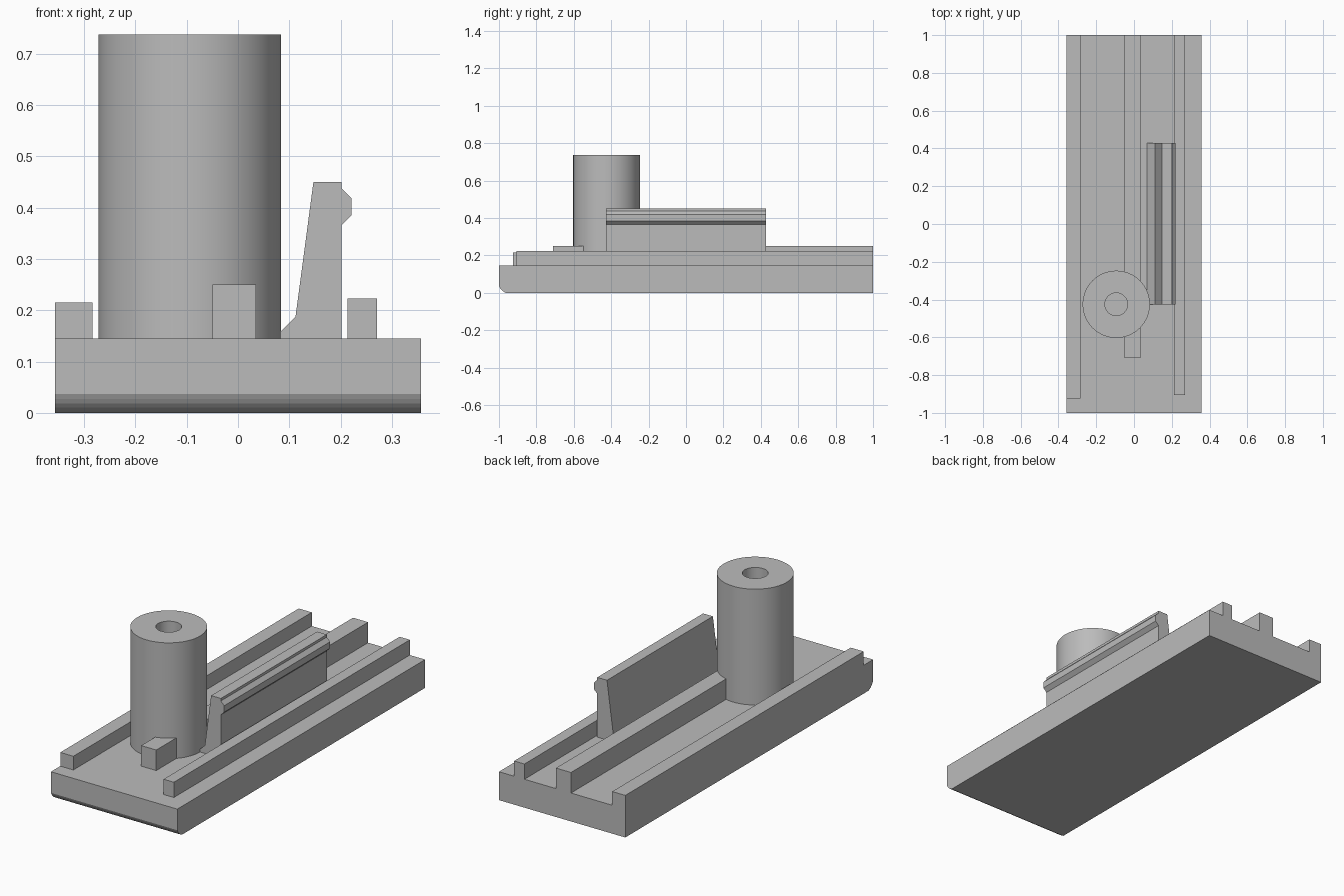
import bpy, bmesh, math

if "Cube" in bpy.data.objects:
    bpy.data.objects.remove(bpy.data.objects["Cube"], do_unlink=True)

grey = bpy.data.materials.new("plain grey")
grey.use_nodes = True
grey.diffuse_color = (0.5, 0.5, 0.5, 1)
grey.node_tree.nodes["Principled BSDF"].inputs["Base Color"].default_value = (0.5, 0.5, 0.5, 1)


def finish(name, bm):
    bmesh.ops.recalc_face_normals(bm, faces=bm.faces)
    mesh = bpy.data.meshes.new(name)
    bm.to_mesh(mesh)
    bm.free()
    mesh.materials.append(grey)
    obj = bpy.data.objects.new(name, mesh)
    bpy.context.collection.objects.link(obj)
    return obj


def prism(name, points, offset):
    """Extrude a closed outline along the offset vector."""
    bm = bmesh.new()
    face = bm.faces.new([bm.verts.new(p) for p in points])
    side = bmesh.ops.extrude_face_region(bm, geom=[face])["geom"]
    bmesh.ops.translate(bm, verts=[g for g in side if isinstance(g, bmesh.types.BMVert)], vec=offset)
    return finish(name, bm)


def rail(name, x0, x1, y0, top):
    outline = [(x0, y0, DECK), (x1, y0, DECK), (x1, y0, top), (x0, y0, top)]
    return prism(name, outline, (0, 1 - y0, 0))


def cylinder(name, x, y, z0, z1, radius):
    bpy.ops.mesh.primitive_cylinder_add(vertices=64, radius=radius, depth=z1 - z0,
                                        location=(x, y, (z0 + z1) / 2))
    obj = bpy.context.object
    obj.name = name
    obj.data.materials.append(grey)
    return obj


DECK, HALF = 0.145, 0.357

# Base plate with a shallow rounded lower front edge
edge = []
for i in range(6):
    t = i / 5
    bulge = 0.006 * math.sin(math.pi * t)
    edge.append((-HALF, -1 + 0.037 * t - bulge * 0.7, 0.037 * (1 - t) - bulge * 0.7))
edge = [(x, max(y, -1), max(z, 0)) for x, y, z in edge]
prism("base_plate", [(-HALF, -1, DECK)] + edge + [(-HALF, 1, 0), (-HALF, 1, DECK)],
      (2 * HALF, 0, 0))

# Long rails
rail("right_rail", -HALF, -0.283, -0.925, 0.215)
center_rail = rail("center_rail", -0.05, 0.035, -0.71, 0.25)
rail("left_rail", 0.213, 0.271, -0.905, 0.223)

# Upright clip wall with a hooked lip and a chamfered foot
clip = [(0.07, DECK), (0.112, 0.187), (0.147, 0.45), (0.202, 0.45), (0.202, 0.437),
        (0.221, 0.418), (0.221, 0.385), (0.202, 0.366), (0.202, DECK)]
prism("clip_wall", [(x, -0.427, z) for x, z in clip], (0, 0.855, 0))

# Post with a bore that also clears the rail inside it
post = cylinder("post", -0.094, -0.425, DECK, 0.737, 0.178)
cutter = cylinder("bore_cutter", -0.094, -0.425, DECK - 0.01, 0.8, 0.06)
cutter.hide_render = True
for obj in (post, center_rail):
    cut = obj.modifiers.new("bore", "BOOLEAN")
    cut.operation, cut.solver, cut.object = "DIFFERENCE", "EXACT", cutter
    bpy.ops.object.select_all(action="DESELECT")
    obj.select_set(True)
    bpy.context.view_layer.objects.active = obj
    bpy.ops.object.modifier_apply(modifier=cut.name)
    bpy.ops.object.shade_smooth_by_angle(angle=math.radians(30))
bpy.data.objects.remove(cutter, do_unlink=True)
